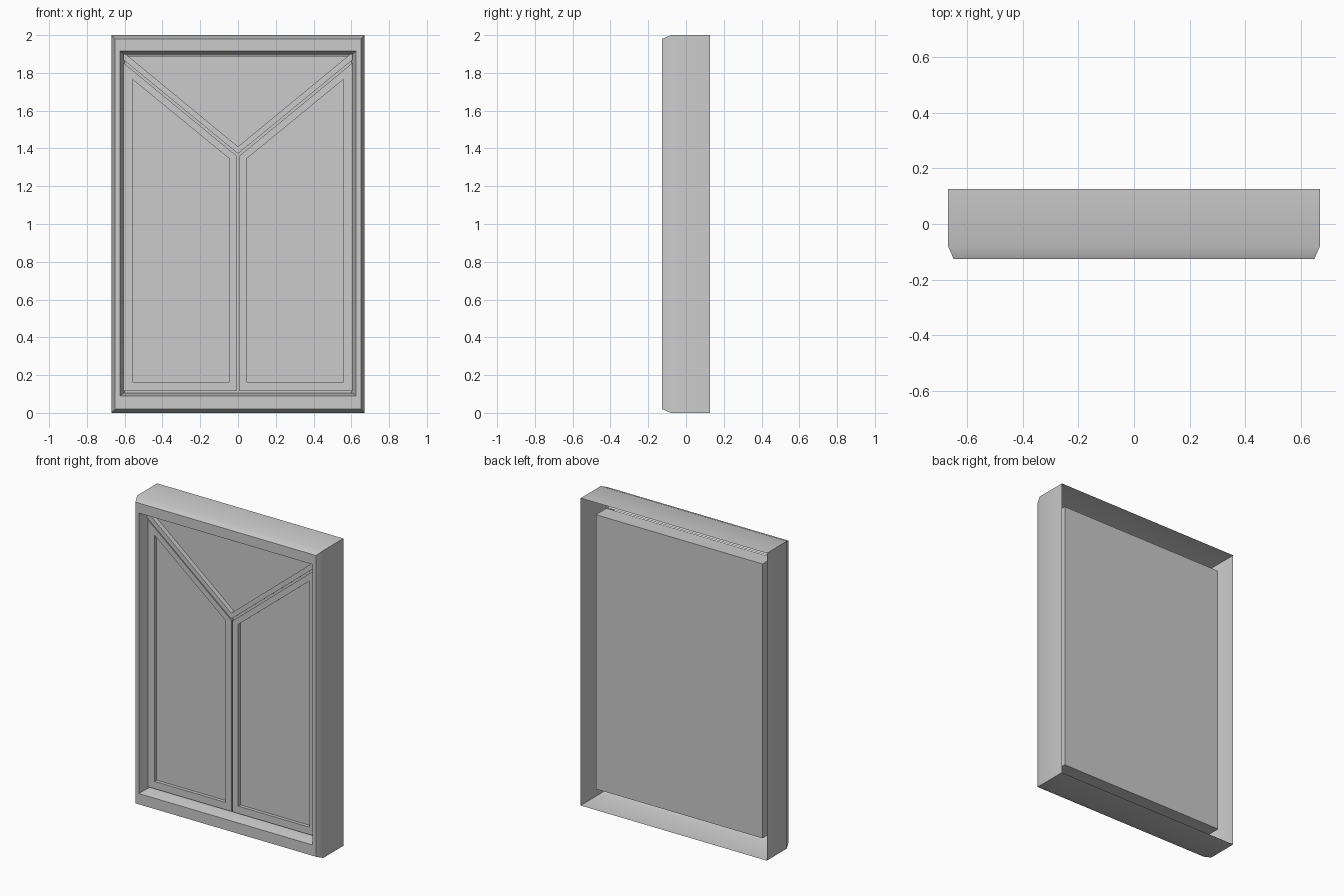
import bpy, bmesh, math

if "Cube" in bpy.data.objects:
    bpy.data.objects.remove(bpy.data.objects["Cube"])


def make_object(name, bm):
    bmesh.ops.recalc_face_normals(bm, faces=bm.faces)
    mesh = bpy.data.meshes.new(name)
    bm.to_mesh(mesh)
    bm.free()
    obj = bpy.data.objects.new(name, mesh)
    bpy.context.collection.objects.link(obj)
    return obj


def loft(name, loops, caps=False, closed=False):
    """Join matching loops of points with quads, optionally capped or closed round."""
    bm = bmesh.new()
    rings = [[bm.verts.new(p) for p in loop] for loop in loops]
    pairs = list(zip(rings, rings[1:]))
    if closed:
        pairs.append((rings[-1], rings[0]))
    for a, b in pairs:
        n = len(a)
        for i in range(n):
            j = (i + 1) % n
            bm.faces.new((a[i], a[j], b[j], b[i]))
    if caps:
        bm.faces.new(rings[0])
        bm.faces.new(rings[-1])
    return make_object(name, bm)


def at_depth(outline, y):
    return [(x, y, z) for x, z in outline]


def rect(hx, z0, z1):
    return [(-hx, z0), (hx, z0), (hx, z1), (-hx, z1)]


# Outer frame: open-backed shell with chamfered front rim and inner reveal
frame_profile = [
    (0.67, 0.0, 2.0, 0.126),
    (0.67, 0.0, 2.0, -0.08),
    (0.65, 0.02, 1.98, -0.126),
    (0.625, 0.09, 1.915, -0.126),
    (0.606, 0.105, 1.9, -0.055),
    (0.6, 0.105, 1.893, -0.042),
]
frame = loft("outer_frame", [at_depth(rect(hx, a, b), y) for hx, a, b, y in frame_profile])

# Pane slab filling the opening
pane = rect(0.6, 0.105, 1.89)
loft("pane_slab", [at_depth(pane, -0.04), at_depth(pane, 0.07)], caps=True)

# Two slanted-top sashes
sash_outer = [(0.605, 0.115), (0.004, 0.115), (0.004, 1.358), (0.605, 1.852)]
sash_inner = [(0.558, 0.163), (0.045, 0.163), (0.045, 1.345), (0.558, 1.765)]
for side, s in (("left", -1), ("right", 1)):
    outer = [(s * x, z) for x, z in sash_outer]
    inner = [(s * x, z) for x, z in sash_inner]
    loft(side + "_sash",
         [at_depth(outer, -0.038), at_depth(outer, -0.062),
          at_depth(inner, -0.062), at_depth(inner, -0.038)], closed=True)

# V-shaped bar under the top triangular pane
half = [(0.605, 1.868), (0.605, 1.9), (0.595, 1.9)]
chevron = ([(0, 1.372)] + half + [(0, 1.41)] + [(-x, z) for x, z in reversed(half)])
loft("transom_bar", [at_depth(chevron, -0.07), at_depth(chevron, -0.038)], caps=True)

# Soften the frame chamfer shading only
bpy.ops.object.select_all(action='DESELECT')
frame.select_set(True)
bpy.context.view_layer.objects.active = frame
bpy.ops.object.shade_smooth_by_angle(angle=math.radians(30))
